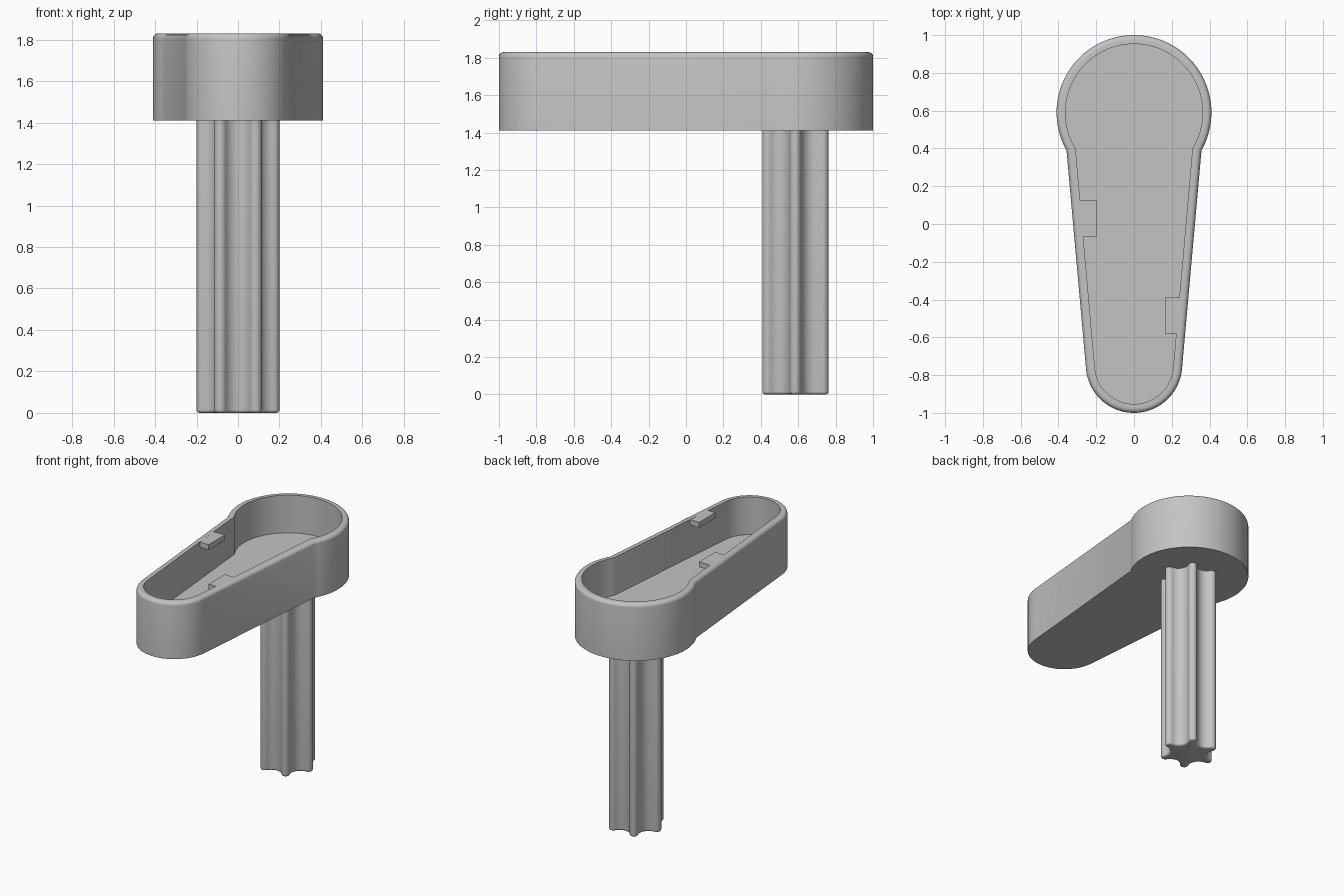
import bpy, bmesh
from math import sin, cos, radians, pi

cube = bpy.data.objects.get("Cube")
if cube:
    bpy.data.objects.remove(cube, do_unlink=True)

grey = bpy.data.materials.new("plain grey")
grey.use_nodes = True
grey.diffuse_color = (0.55, 0.55, 0.55, 1)
grey.node_tree.nodes["Principled BSDF"].inputs["Base Color"].default_value = (0.55, 0.55, 0.55, 1)

BASE, FLOOR, RIM = 1.41, 1.55, 1.83
HEAD_Y, TAIL_Y = 0.59, -0.745


def arc(cx, cy, r, start, end, steps):
    """Points along an arc, angles in degrees."""
    angles = [radians(start + (end - start) * i / steps) for i in range(steps + 1)]
    return [(cx + r * cos(a), cy + r * sin(a)) for a in angles]


def loft(name, sections):
    """Skin a stack of (outline, z) sections and cap both ends."""
    bm = bmesh.new()
    rings = [[bm.verts.new((x, y, z)) for x, y in pts] for pts, z in sections]
    n = len(rings[0])
    for low, high in zip(rings, rings[1:]):
        for i in range(n):
            j = (i + 1) % n
            bm.faces.new((low[i], low[j], high[j], high[i]))
    bm.faces.new(rings[0][::-1])
    bm.faces.new(rings[-1])
    bmesh.ops.recalc_face_normals(bm, faces=bm.faces)
    mesh = bpy.data.meshes.new(name)
    bm.to_mesh(mesh)
    bm.free()
    mesh.materials.append(grey)
    obj = bpy.data.objects.new(name, mesh)
    bpy.context.collection.objects.link(obj)
    bpy.ops.object.select_all(action='DESELECT')
    obj.select_set(True)
    bpy.context.view_layer.objects.active = obj
    bpy.ops.object.shade_smooth_by_angle(angle=radians(28))
    return obj


def keyhole(inset):
    """Large round head joined by tapering sides to a small round tail."""
    neck = 29.4 + 45 * inset
    head = arc(0, HEAD_Y, 0.41 - inset, -neck, 180 + neck, 72)
    tail = arc(0, TAIL_Y, 0.255 - inset, 185, 355, 40)
    return head + tail


# Hollow tray: outer wall, rounded rim, inner wall and floor
FILLET = 0.025
tray = [(keyhole(0), BASE)]
for i in range(6):
    a = pi / 2 * i / 5
    tray.append((keyhole(FILLET * (1 - cos(a))), RIM - FILLET * (1 - sin(a))))
tray += [(keyhole(0.047), RIM), (keyhole(0.047), FLOOR)]
loft("tray", tray)


def fluted(inset):
    """Six rounded ribs separated by concave flutes."""
    points = []
    for k in range(6):
        t = 60 * k
        a, b = radians(t), radians(t + 30)
        points += arc(0.17 * cos(a), HEAD_Y - 0.005 + 0.17 * sin(a),
                      0.03 - inset, t - 88, t + 88, 10)
        points += arc(0.2 * cos(b), HEAD_Y - 0.005 + 0.2 * sin(b),
                      0.07 + inset, t + 268, t + 152, 12)[1:-1]
    return points


# Shaft with a rounded lower edge
shaft = []
for i in range(5):
    a = pi / 2 * i / 4
    shaft.append((fluted(0.015 * (1 - sin(a))), 0.015 * (1 - cos(a))))
shaft.append((fluted(0), BASE + 0.02))
loft("shaft", shaft)

# Retaining tabs flush with the rim
for name, x0, x1, y0, y1 in (("right_tab", -0.29, -0.195, -0.065, 0.125),
                             ("left_tab", 0.165, 0.245, -0.58, -0.39)):
    box = [(x0, y0), (x1, y0), (x1, y1), (x0, y1)]
    loft(name, [(box, RIM - 0.04), (box, RIM - 0.0005)])
